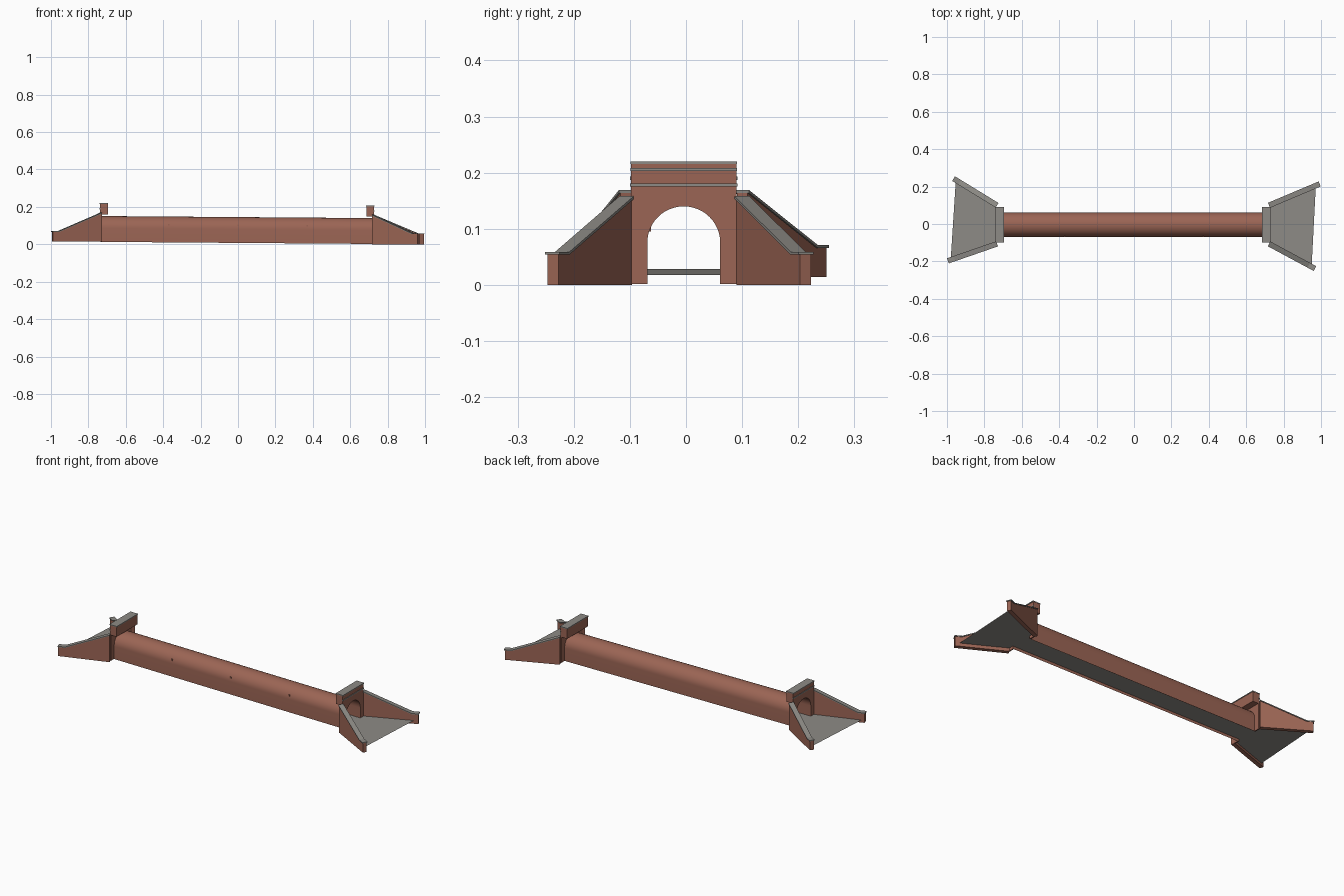
import bpy, math
from mathutils import Vector

if "Cube" in bpy.data.objects:
    bpy.data.objects.remove(bpy.data.objects["Cube"])

YC = -0.004           # centre line of the passage
R, SPRING = 0.065, 0.073   # arch radius and springing height
BASE = {1: 0.002, -1: 0.014}   # ground level at each end (passage slopes)
FACE = {1: 0.728, -1: -0.738}  # outer face of each portal


def material(name, colour):
    m = bpy.data.materials.new(name)
    m.diffuse_color = (*colour, 1)
    m.use_nodes = True
    m.node_tree.nodes["Principled BSDF"].inputs["Base Color"].default_value = m.diffuse_color
    return m


brick = material("red_brick", (0.33, 0.13, 0.09))
stone = material("grey_stone", (0.27, 0.26, 0.24))


def mesh(name, verts, faces, mat):
    me = bpy.data.meshes.new(name)
    me.from_pydata([tuple(v) for v in verts], [], faces)
    ob = bpy.data.objects.new(name, me)
    bpy.context.collection.objects.link(ob)
    me.materials.append(mat)
    return ob


def fix_normals(ob):
    import bmesh
    bm = bmesh.new()
    bm.from_mesh(ob.data)
    bmesh.ops.recalc_face_normals(bm, faces=bm.faces)
    bm.to_mesh(ob.data)
    bm.free()


def prism(name, outline, offset, mat):
    """Extrude a planar outline of 3D points by an offset vector."""
    n = len(outline)
    verts = [Vector(p) for p in outline]
    verts += [v + Vector(offset) for v in verts]
    faces = [tuple(range(n)), tuple(range(2 * n - 1, n - 1, -1))]
    faces += [(i, (i + 1) % n, n + (i + 1) % n, n + i) for i in range(n)]
    ob = mesh(name, verts, faces, mat)
    fix_normals(ob)
    return ob


def box(name, x0, x1, y0, y1, z0, z1, mat):
    return prism(name, [(x0, y0, z0), (x1, y0, z0), (x1, y1, z0), (x0, y1, z0)],
                 (0, 0, z1 - z0), mat)


def arch(z):
    """Passage outline (y, z): wall foot, round vault, wall foot."""
    pts = [(YC + R, z)]
    for i in range(25):
        a = math.pi * i / 24
        pts.append((YC + R * math.cos(a), z + SPRING + R * math.sin(a)))
    return pts + [(YC - R, z)]


def wing(name, start, end, z, h0, h1):
    """Sloping wing wall with a flat end pier and a stone coping."""
    s, e = Vector((*start, 0)), Vector((*end, 0))
    d = (e - s).normalized()
    side = Vector((-d.y, d.x, 0))
    length = (e - s).length

    def extrude(label, prof, width, mat):
        pts = [s + d * u + side * (-width / 2) + Vector((0, 0, z + v)) for u, v in prof]
        prism(label, pts, side * width, mat)

    knee = length - 0.032
    extrude(name, [(0, 0), (length, 0), (length, h1), (knee, h1), (0, h0)], 0.022, brick)
    t = 0.005
    extrude(name + "_coping", [(0, h0), (knee - 0.003, h1), (length + 0.003, h1),
            (length + 0.003, h1 + t), (knee - 0.003, h1 + t), (0, h0 + t)], 0.029, stone)


# Portals: thin arched headwall, parapet block, string course and coping
HW = 0.094
for sx, label in ((1, "right"), (-1, "left")):
    z, f = BASE[sx], FACE[sx]
    hole = arch(z)
    outline = [(YC + HW, z)] + hole + [(YC - HW, z), (YC - HW, z + 0.15), (YC + HW, z + 0.15)]
    prism(label + "_headwall", [(f, y, w) for y, w in outline], (-sx * 0.006, 0, 0), brick)
    back = f - sx * 0.042
    box(label + "_parapet", f, back, YC - HW, YC + HW, z + 0.146, z + 0.202, brick)
    box(label + "_string_course", f + sx * 0.003, f - sx * 0.004,
        YC - HW - 0.002, YC + HW + 0.002, z + 0.173, z + 0.179, stone)
    box(label + "_parapet_coping", f + sx * 0.003, back - sx * 0.002,
        YC - HW - 0.001, YC + HW + 0.001, z + 0.201, z + 0.206, stone)

# Wing walls splayed outwards from each portal
wing("right_front_wing", (0.722, -0.106), (0.965, -0.237), BASE[1] - 0.002, 0.153, 0.054)
wing("right_back_wing", (0.722, 0.100), (0.990, 0.213), BASE[1] - 0.002, 0.153, 0.054)
wing("left_front_wing", (-0.732, -0.106), (-0.992, -0.196), BASE[-1], 0.150, 0.052)
wing("left_back_wing", (-0.732, 0.100), (-0.962, 0.241), BASE[-1], 0.150, 0.052)

# Vaulted passage between the portals
a, b = arch(BASE[-1] - 0.001), arch(BASE[1])
n = len(a)
vault = mesh("vaulted_passage",
             [(FACE[-1] + 0.003, y, z) for y, z in a] + [(FACE[1] - 0.003, y, z) for y, z in b],
             [(i, i + 1, n + i + 1, n + i) for i in range(n - 1)], brick)
for p in vault.data.polygons:
    p.use_smooth = True

# Stone floor: flat aprons at the ends, gently sloping passage floor between
ZR, ZL = 0.018, 0.028
mesh("passage_floor",
     [(FACE[-1], YC - R, ZL), (FACE[1], YC - R, ZR), (FACE[1], YC + R, ZR), (FACE[-1], YC + R, ZL)],
     [(0, 1, 2, 3)], stone)
mesh("right_apron", [(FACE[1], -0.095, ZR), (0.950, -0.220, ZR), (0.972, 0.200, ZR), (FACE[1], 0.090, ZR)],
     [(0, 1, 2, 3)], stone)
mesh("left_apron", [(FACE[-1], 0.090, ZL), (-0.953, 0.228, ZL), (-0.980, -0.190, ZL), (FACE[-1], -0.095, ZL)],
     [(0, 1, 2, 3)], stone)

# Small wall fixtures along the front side of the passage
for i, x in enumerate((-0.37, 0.0, 0.37)):
    box("wall_fixture_%d" % (i + 1), x - 0.004, x + 0.004, YC - R - 0.001, YC - R + 0.007,
        0.098 - 0.008 * x, 0.106 - 0.008 * x, brick)
